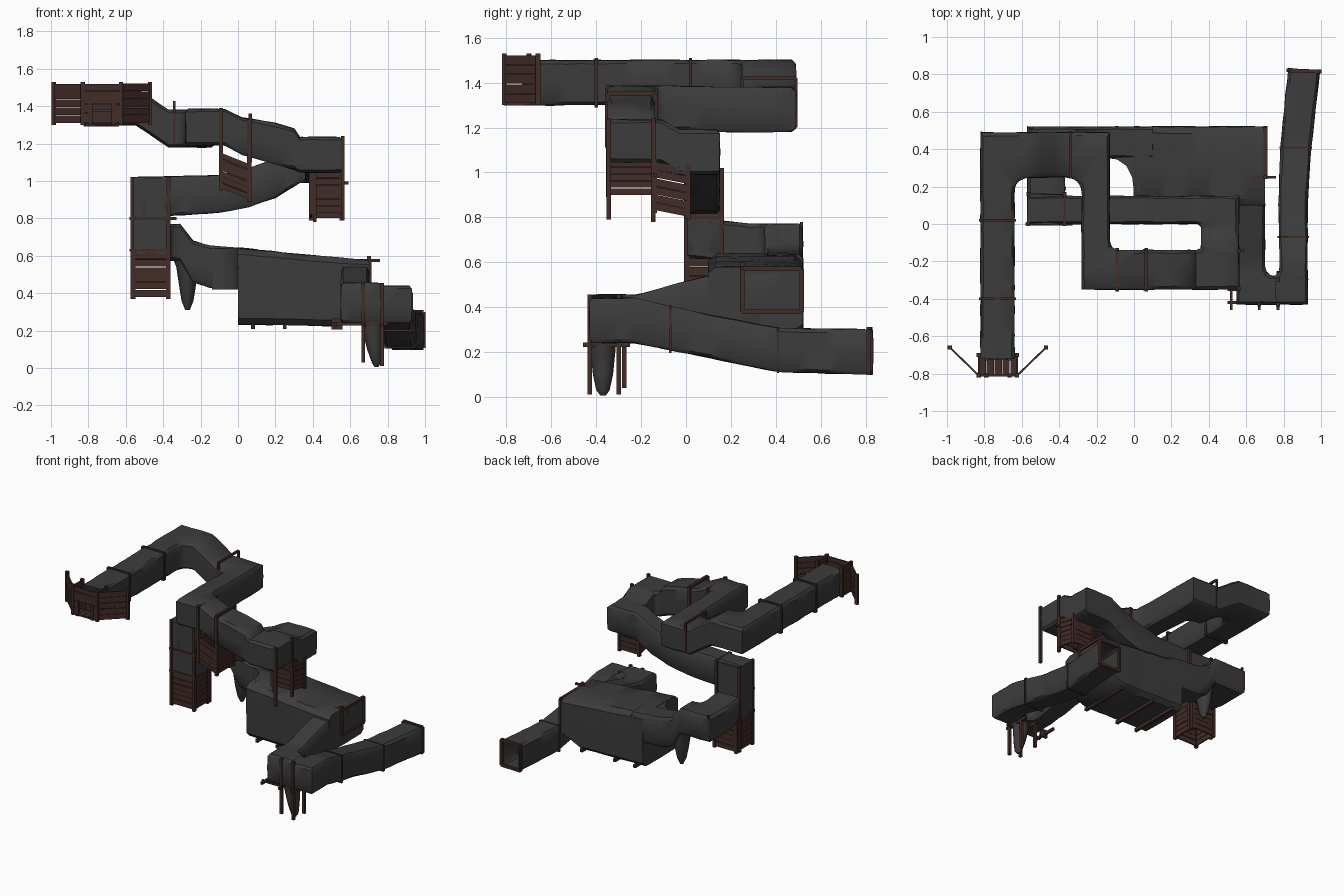
import bpy, bmesh, random
from mathutils import Vector as V

if "Cube" in bpy.data.objects:
    bpy.data.objects.remove(bpy.data.objects["Cube"])
random.seed(4)


def material(name, col):
    m = bpy.data.materials.new(name)
    m.diffuse_color = (*col, 1)
    m.use_nodes = True
    m.node_tree.nodes["Principled BSDF"].inputs["Base Color"].default_value = m.diffuse_color
    return m


ROCK = material("rock", (0.045, 0.045, 0.045))
WOOD = material("wood", (0.055, 0.025, 0.021))


def finish(bm, name, mat, smooth=False):
    bmesh.ops.recalc_face_normals(bm, faces=bm.faces)
    me = bpy.data.meshes.new(name)
    bm.to_mesh(me)
    bm.free()
    ob = bpy.data.objects.new(name, me)
    bpy.context.collection.objects.link(ob)
    me.materials.append(mat)
    if smooth:
        bpy.ops.object.select_all(action='DESELECT')
        ob.select_set(True)
        bpy.context.view_layer.objects.active = ob
        bpy.ops.object.shade_smooth_by_angle(angle=0.7)
    return ob


def perp(d):
    return V((-d.y, d.x))


def sections(path, widths):
    """Left, right, bottom, top of the tunnel at every key point; inner corners filleted by r."""
    P = [V(p[:2]) for p in path]
    D = [(b - a).normalized() for a, b in zip(P, P[1:])]
    out = []
    for i, (x, y, zb, zt, r) in enumerate(path):
        d1, d2 = D[max(i - 1, 0)], D[min(i, len(D) - 1)]
        w1, w2 = widths[max(i - 1, 0)], widths[min(i, len(D) - 1)]
        cr = d1.x * d2.y - d1.y * d2.x
        if abs(cr) < 0.3:
            v = perp((d1 + d2).normalized()) * (w1 + w2) / 4
            out.append((P[i] + v, P[i] - v, zb, zt))
            continue
        s = 1 if cr > 0 else -1
        v = (d2 * w1 / 2 - d1 * w2 / 2) / cr     # mitre offset on the left side
        I, O = P[i] + v * s, P[i] - v * s
        for k in range(7):
            t = k / 6
            a = (I - d1 * r) * (1 - t) ** 2 + I * 2 * t * (1 - t) + (I + d2 * r) * t * t
            if t < .5:
                o = O - d1 * (w2 + r) * (1 - 2 * t)
            else:
                o = O + d2 * (w1 + r) * (2 * t - 1)
            out.append((a, o, zb, zt) if s > 0 else (o, a, zb, zt))
    return out


def tunnel(name, path, widths, cap0=True, cap1=True):
    secs = sections(path, widths)
    fine = [secs[0]]
    for a, b in zip(secs, secs[1:]):
        n = max(1, int(((a[0] + a[1]) / 2 - (b[0] + b[1]) / 2).length / 0.06))
        fine += [tuple(a[j] + (b[j] - a[j]) * k / n for j in range(4)) for k in range(1, n + 1)]
    prof = [(0, .08), (.08, 0), (.5, -.005), (.92, 0), (1, .08), (1.005, .5),
            (1, .92), (.92, 1), (.5, 1.005), (.08, 1), (0, .92), (-.005, .5)]
    bm = bmesh.new()
    rings = []
    for l, r, zb, zt in fine:
        j = lambda: random.uniform(-.0025, .0025)
        rings.append([bm.verts.new(((l + (r - l) * u).x + j(), (l + (r - l) * u).y + j(),
                                    zb + (zt - zb) * h + j())) for u, h in prof])
    n = len(prof)
    for a, b in zip(rings, rings[1:]):
        for i in range(n):
            bm.faces.new((a[i], a[(i + 1) % n], b[(i + 1) % n], b[i]))
    if cap0:
        bm.faces.new(rings[0])
    if cap1:
        bm.faces.new(rings[-1])
    return finish(bm, name, ROCK, True)


def add_beam(bm, p, q, t=.02, h=.02):
    """Box between two points, thickness t sideways and h the other way."""
    p, q = V(p), V(q)
    d = (q - p).normalized()
    up = V((0, 1, 0)) if abs(d.z) > .9 else V((0, 0, 1))
    s = d.cross(up).normalized() * t / 2
    u = V(up) * h / 2
    vs = [bm.verts.new(c + a * s + b * u) for c in (p, q) for a, b in ((-1, -1), (1, -1), (1, 1), (-1, 1))]
    for f in ((0, 1, 2, 3), (7, 6, 5, 4), (0, 4, 5, 1), (1, 5, 6, 2), (2, 6, 7, 3), (3, 7, 4, 0)):
        bm.faces.new([vs[i] for i in f])


def beams(name, items):
    bm = bmesh.new()
    for it in items:
        add_beam(bm, *it)
    return finish(bm, name, WOOD)


def panel(name, p, q, z0, z1, skew=0, n=5, post=(0, 0)):
    """Plank wall from p to q between z0 and z1, sheared by skew, with end posts."""
    bm = bmesh.new()
    h = (z1 - z0) / n
    for k in range(n):
        z = z0 + h * (k + .5) + random.uniform(-.002, .002)
        add_beam(bm, (*p, z), (*q, z + skew), .01, h * .93)
    add_beam(bm, (*p, z0 - .01 - post[0]), (*p, z1 + .01 + post[1]), .022, .022)
    add_beam(bm, (*q, z0 + skew - .01 - post[0]), (*q, z1 + skew + .01 + post[1]), .022, .022)
    return finish(bm, name, WOOD)


def frame(name, a, b, zb, zt, t=.014):
    """Pit-prop frame around the tunnel: two posts, a sill and a header."""
    return beams(name, [((*a, zb), (*a, zt), t, t), ((*b, zb), (*b, zt), t, t),
                        ((*a, zt), (*b, zt), t, t), ((*a, zb), (*b, zb), t, t)])


def spike(name, x, y, rings):
    """Hanging rock: (z, radius x, radius y, x shift) rings."""
    bm = bmesh.new()
    from math import cos, sin, tau
    R = [[bm.verts.new((x + dx + rx * cos(tau * i / 12), y + ry * sin(tau * i / 12), z)) for i in range(12)]
         for z, rx, ry, dx in rings]
    for a, b in zip(R, R[1:]):
        for i in range(12):
            bm.faces.new((a[i], a[(i + 1) % 12], b[(i + 1) % 12], b[i]))
    bm.faces.new(R[-1])
    return finish(bm, name, ROCK, True)


# Rock tunnels
tunnel("upper_tunnel", [(-.73, -.72, 1.30, 1.50, 0), (-.73, .37, 1.30, 1.50, .09),
                        (-.205, .37, 1.18, 1.38, .09), (-.205, -.245, 1.19, 1.385, .06),
                        (.02, -.245, 1.14, 1.34, 0), (.2, -.245, 1.09, 1.31, 0), (.3, -.245, 1.06, 1.28, 0),
                        (.46, -.245, 1.045, 1.235, .03), (.46, .075, .99, 1.19, .03),
                        (.2, .075, .91, 1.12, 0), (.06, .075, .86, 1.07, 0), (-.1, .075, .83, 1.03, 0),
                        (-.57, .075, .80, 1.02, 0)],
       [.18, .24, .15, .21, .21, .21, .21, .20, .15, .15, .15, .15], cap0=False)
tunnel("drop_shaft", [(-.47, 0, .61, 1.01, 0), (-.47, .16, .61, 1.01, 0)], [.2])
tunnel("lower_passage", [(-.47, .01, .62, .80, 0), (-.47, .435, .575, .77, .06), (-.24, .435, .46, .68, 0),
                         (-.15, .435, .43, .655, 0), (.1, .435, .42, .635, 0)], [.2, .17, .17, .17])
tunnel("large_chamber", [(0, .31, .235, .64, 0), (.54, .31, .225, .59, 0), (.70, .31, .30, .575, 0)], [.42, .42])
tunnel("exit_tunnel", [(.625, .45, .30, .575, 0), (.625, .15, .29, .555, 0), (.625, -.355, .24, .455, .06),
                       (.855, -.355, .24, .44, .05), (.85, .1, .175, .365, 0),
                       (.865, .42, .11, .305, 0), (.91, .825, .10, .30, 0)],
       [.15, .15, .15, .15, .16, .17], cap1=False)

# Curved flare joining the passage to the chamber
bm = bmesh.new()
f = bm.faces.new([bm.verts.new((x, y, .42)) for x, y in
                  ((-.14, .352), (-.09, .345), (-.04, .31), (-.01, .25), (0, .17), (.03, .17), (.03, .37), (-.14, .37))])
g = bmesh.ops.extrude_face_region(bm, geom=[f])
bmesh.ops.translate(bm, vec=(0, 0, .218), verts=[v for v in g["geom"] if isinstance(v, bmesh.types.BMVert)])
finish(bm, "chamber_flare", ROCK, True)

spike("passage_spike", -.27, .435, [(.62, .09, .08, 0), (.54, .06, .075, 0), (.44, .045, .06, 0),
                                    (.36, .032, .04, 0), (.31, .012, .015, 0)])
spike("corner_spike", .72, -.37, [(.27, .07, .06, 0), (.2, .055, .055, 0), (.1, .04, .045, .01),
                                  (.03, .025, .03, .02), (.005, .01, .012, .02)])

# Entrance porch: two wings, boarded front, sides and floor
for nm, x, wx in (("left", -.83, -.985), ("right", -.625, -.47)):
    panel("entrance_wing_" + nm, (x, -.81), (wx, -.66), 1.31, 1.52)
    panel("entrance_side_" + nm, (x, -.81), (x, -.70), 1.31, 1.52)
    panel("entrance_jamb_" + nm, (x, -.81), (x + (.04 if nm == "left" else -.04), -.81), 1.31, 1.41, 0, 2)
panel("entrance_lintel", (-.83, -.81), (-.625, -.81), 1.41, 1.52, 0, 3)
beams("entrance_floor", [((-.81 + .042 * i, -.81, 1.305), (-.81 + .042 * i, -.70, 1.305), .039, .012) for i in range(5)])
panel("entrance_door", (-.79, -.72), (-.665, -.72), 1.31, 1.41, 0, 3)


def tower(name, x0, x1, y0, y1, z0, z1, sx=0, sy=0, top=0):
    """Timber crib of four plank walls, sheared along x and y."""
    panel(name + "_front", (x0, y0), (x1, y0), z0, z1, sx, 6, (0, top))
    panel(name + "_back", (x0, y1), (x1, y1), z0 + sy, z1 + sy, sx, 6)
    panel(name + "_left", (x0, y0), (x0, y1), z0, z1, sy, 6)
    panel(name + "_right", (x1, y0), (x1, y1), z0 + sx, z1 + sx, sy, 6)


# Timber cribs below the tunnels
tower("middle_crib", -.09, .06, -.345, -.145, .96, 1.15, -.06, 0, .23)
tower("right_crib", .39, .555, -.14, .01, .83, 1.05, 0, -.03, 0)
tower("left_crib", -.56, -.375, .005, .19, .38, .62)
beams("shaft_posts", [((x, y, .37), (x, y, 1.02), .02, .02) for x in (-.565, -.372) for y in (0, .16)]
      + [((-.58, 0, .8), (-.33, 0, .8), .015, .015), ((-.58, 0, .63), (-.36, 0, .63), .015, .015)])
beams("right_crib_posts", [((.56, y, .79), (.56, y, 1.24), .02, .02) for y in (-.345, -.145)]
      + [((.41, -.145, .78), (.41, -.145, 1.05), .02, .02), ((.38, -.14, .99), (.59, -.14, .99), .015, .015)])

# Chamber timbers and corner props
frame("chamber_frame", (.703, .25), (.703, .515), .38, .57, .02)
beams("chamber_beams", [((.52, .25, .575), (.76, .25, .575), .015, .015), ((.70, .25, .42), (.70, .25, .60), .02, .02),
                        ((-.55, .515, .61), (-.55, .515, .78), .015, .015)]
      + [((x, .11, .222), (x, .51, .222), .02, .025) for x in (.08, .25, .53)])
beams("corner_props", [((x, y, z), (x, y, .455), .02, .02) for x, y, z in
                       ((.67, -.43, .03), (.77, -.43, .01), (.67, -.275, .04), (.77, -.3, .01))]
      + [((x, -.46, .232), (x, -.25, .232), .015, .02) for x in (.52, .67, .77)]
      + [((.5, -.42, .235), (.8, -.42, .235), .015, .015), ((.5, -.35, .235), (.56, -.35, .235), .015, .06)])

# Prop frames around the tunnels
for i, y in enumerate((-.40, .02)):
    frame(f"upper_frame_{i}", (-.823, y), (-.637, y), 1.297, 1.503)
frame("turn_frame", (-.34, .25), (-.34, .49), 1.20, 1.42)
frame("middle_frame_left", (-.09, -.352), (-.09, -.138), 1.15, 1.375, .02)
frame("middle_frame_right", (.065, -.352), (.065, -.138), 1.11, 1.35, .02)
frame("slope_frame", (-.37, 0), (-.37, .15), .80, 1.02)
frame("exit_frame_0", (.773, -.07), (.93, -.07), .20, .405, .01)
frame("exit_frame_1", (.783, .41), (.947, .41), .11, .305, .01)
frame("exit_end_frame", (.825, .822), (.992, .815), .107, .30, .02)
